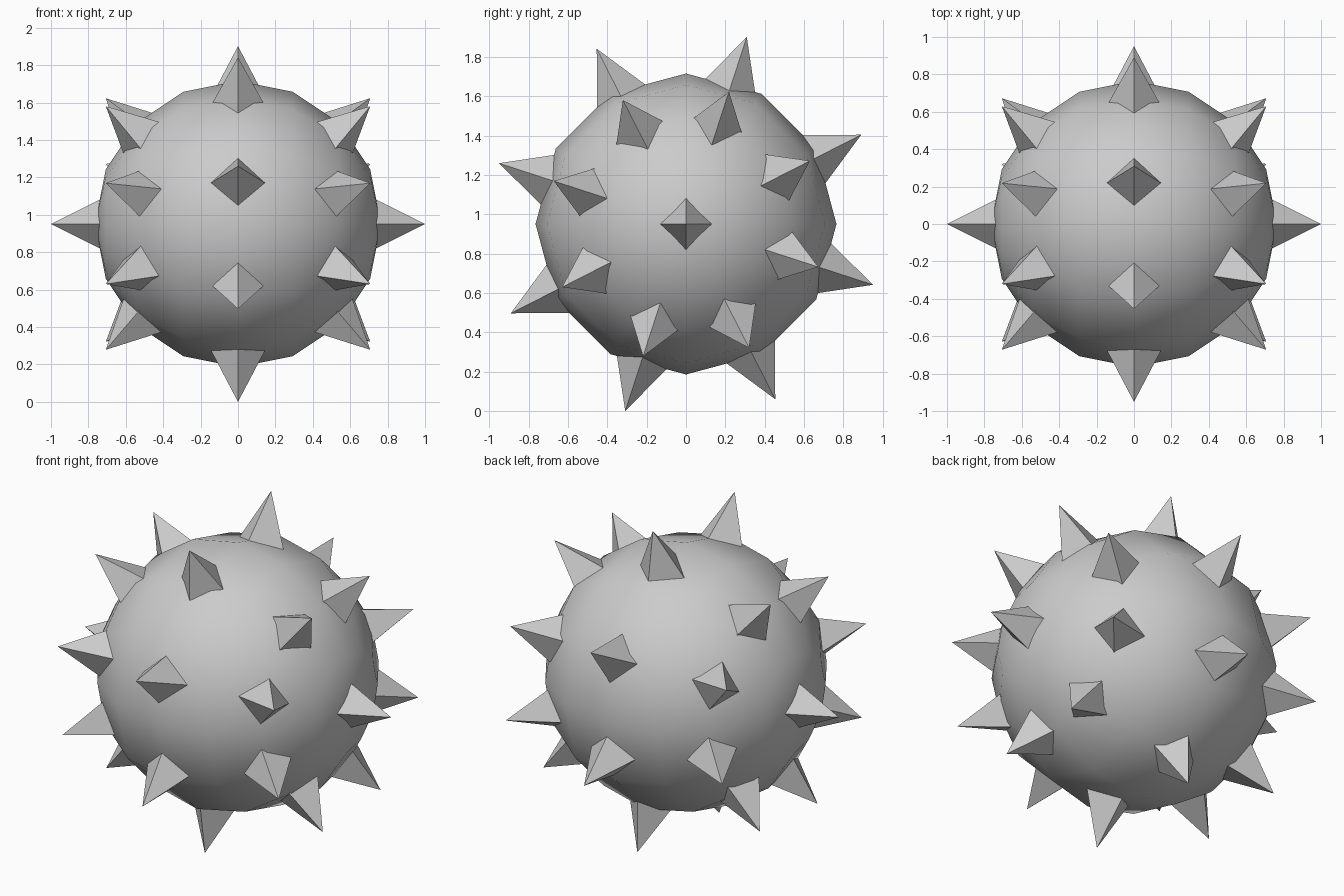
import bpy, math
from mathutils import Vector, Matrix

if "Cube" in bpy.data.objects:
    bpy.data.objects.remove(bpy.data.objects["Cube"])

CENTER = Vector((0, 0, 0.951))
grey = bpy.data.materials.new("light_grey")
grey.diffuse_color = (0.6, 0.6, 0.6, 1)
grey.use_nodes = True
grey.node_tree.nodes["Principled BSDF"].inputs["Base Color"].default_value = grey.diffuse_color

# Low-poly smooth ball with its poles on the x axis
bpy.ops.mesh.primitive_uv_sphere_add(segments=12, ring_count=8, radius=0.765)
ball = bpy.context.object
ball.name = "ball"
ball.data.transform(Matrix.Rotation(math.pi / 2, 4, 'Y'))
ball.location = CENTER
bpy.ops.object.shade_smooth()
ball.data.materials.append(grey)

# Flat four-sided spike, base sunk into the ball
BASE, TIP, HALF = 0.68, 1.0, 0.16


def spike(name, direction):
    d = Vector(direction).normalized()
    # base corners point along the meridian and around the x axis
    side = Vector((1, 0, 0)).cross(d)
    side = side.normalized() if side.length > 0.01 else Vector((0, 1, 0))
    up = d.cross(side)
    verts = [d * BASE + v * HALF for v in (side, up, -side, -up)] + [d * TIP]
    faces = [(3, 2, 1, 0)] + [(i, (i + 1) % 4, 4) for i in range(4)]
    mesh = bpy.data.meshes.new(name)
    mesh.from_pydata(verts, [], faces)
    mesh.materials.append(grey)
    obj = bpy.data.objects.new(name, mesh)
    obj.location = CENTER
    bpy.context.collection.objects.link(obj)


# Spikes at both poles
for s in (-1, 1):
    spike("pole_spike", (s, 0, 0))

# Three rings of eight spikes around the x axis
for lat in (-45, 0, 45):
    for k in range(8):
        a, b = math.radians(-18 + 45 * k), math.radians(lat)
        spike("ring_spike", (math.sin(b), math.cos(b) * math.cos(a), math.cos(b) * math.sin(a)))
